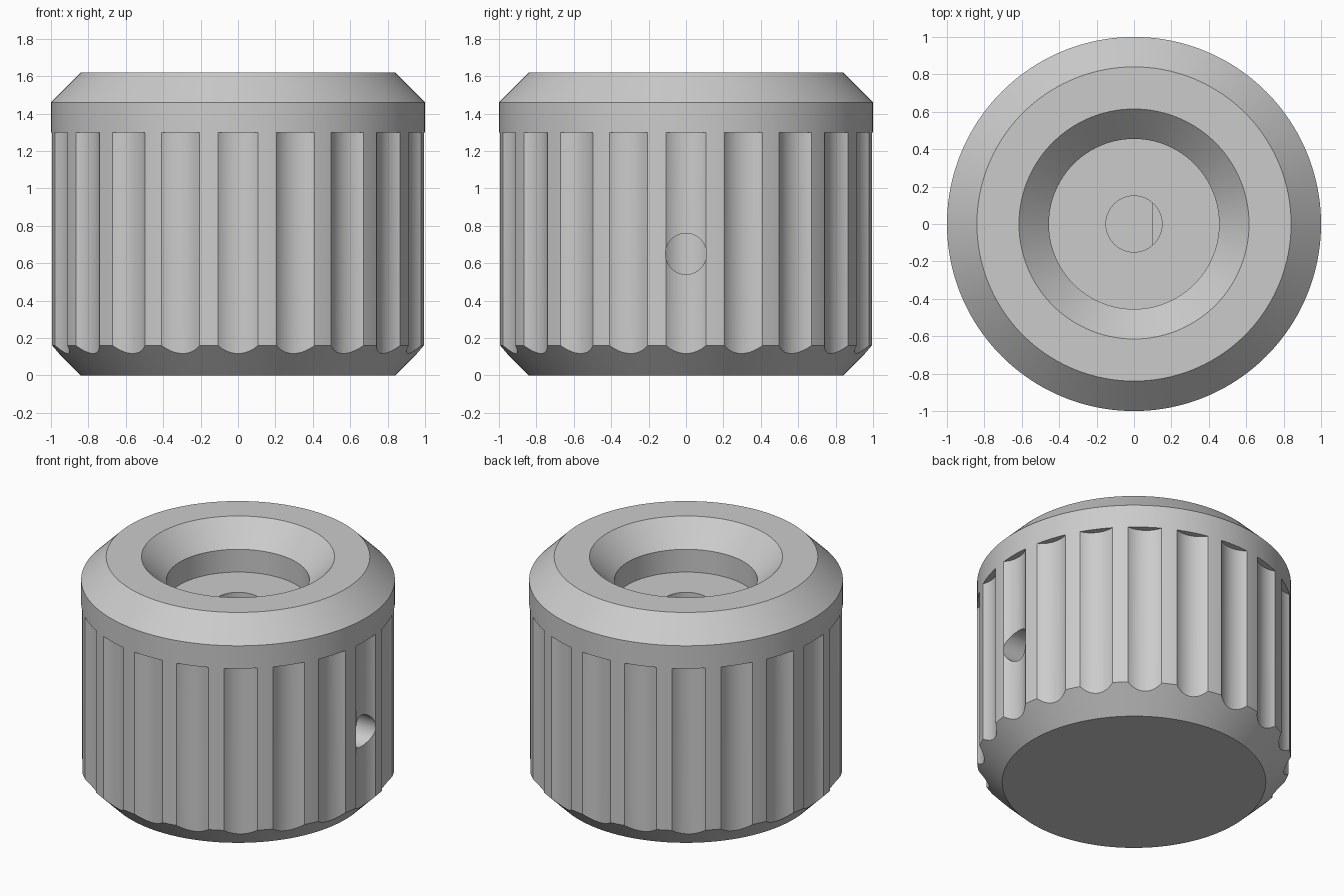
import bpy, bmesh, math
from mathutils import Matrix, Vector

if "Cube" in bpy.data.objects:
    bpy.data.objects.remove(bpy.data.objects["Cube"], do_unlink=True)

SEGMENTS = 160
GROOVES = 20

grey = bpy.data.materials.new("plain grey")
grey.use_nodes = True
colour = (0.6, 0.6, 0.6, 1)
grey.diffuse_color = colour
grey.node_tree.nodes["Principled BSDF"].inputs["Base Color"].default_value = colour


def finish(name, bm):
    bmesh.ops.recalc_face_normals(bm, faces=bm.faces)
    mesh = bpy.data.meshes.new(name)
    bm.to_mesh(mesh)
    bm.free()
    mesh.materials.append(grey)
    obj = bpy.data.objects.new(name, mesh)
    bpy.context.collection.objects.link(obj)
    return obj


def add_rod(bm, radius, z0, z1, segments, placement=Matrix()):
    """Closed cylinder along z, then moved by placement."""
    bmesh.ops.create_cone(
        bm, cap_ends=True, segments=segments, radius1=radius, radius2=radius,
        depth=z1 - z0,
        matrix=placement @ Matrix.Translation((0, 0, (z0 + z1) / 2)))


def cut(target, cutter):
    """Subtract cutter from target and remove the cutter."""
    cutter.hide_render = True
    mod = target.modifiers.new("cut", "BOOLEAN")
    mod.operation = "DIFFERENCE"
    mod.solver = "EXACT"
    mod.object = cutter
    bpy.context.view_layer.objects.active = target
    bpy.ops.object.modifier_apply(modifier=mod.name)
    bpy.data.objects.remove(cutter, do_unlink=True)


# Turned body: chamfered rims and a countersunk recess on top
profile = [(0, 0), (0.84, 0), (1, 0.16), (1, 1.46), (0.84, 1.62),
           (0.615, 1.62), (0.455, 1.46), (0.455, 1.3), (0, 1.3)]
bm = bmesh.new()
verts = [bm.verts.new((r, 0, z)) for r, z in profile]
edges = [bm.edges.new(pair) for pair in zip(verts, verts[1:])]
bmesh.ops.spin(bm, geom=verts + edges, cent=(0, 0, 0), axis=(0, 0, 1),
               angle=math.tau, steps=SEGMENTS, use_merge=True)
bmesh.ops.remove_doubles(bm, verts=bm.verts, dist=0.0005)
knob = finish("knob_body", bm)

# Grip grooves around the side
bm = bmesh.new()
for i in range(GROOVES):
    turn = Matrix.Rotation(math.tau * i / GROOVES, 4, "Z")
    add_rod(bm, 0.175, -0.1, 1.3, 64, turn @ Matrix.Translation((1.132, 0, 0)))
cut(knob, finish("groove_cutter", bm))

# Shaft bore, round at the mouth and flat on one side deeper down
bm = bmesh.new()
add_rod(bm, 0.15, 0.3, 1.4, 64)
bore = finish("bore_cutter", bm)
bm = bmesh.new()
bmesh.ops.create_cube(bm, size=1, matrix=Matrix.Translation((0.2, 0, 0.6))
                      @ Matrix.Diagonal((0.2, 0.6, 0.8, 1)))
cut(bore, finish("bore_flat", bm))
cut(knob, bore)

# Set screw hole from the left side into the bore
bm = bmesh.new()
add_rod(bm, 0.11, 0, 1.2, 48,
        Matrix.Translation((0, 0, 0.65)) @ Matrix.Rotation(math.pi / 2, 4, "Y"))
cut(knob, finish("screw_cutter", bm))

# Smooth curves with crisp edges
for obj in bpy.context.selected_objects:
    obj.select_set(False)
knob.select_set(True)
bpy.context.view_layer.objects.active = knob
bpy.ops.object.shade_smooth_by_angle(angle=math.radians(25))
